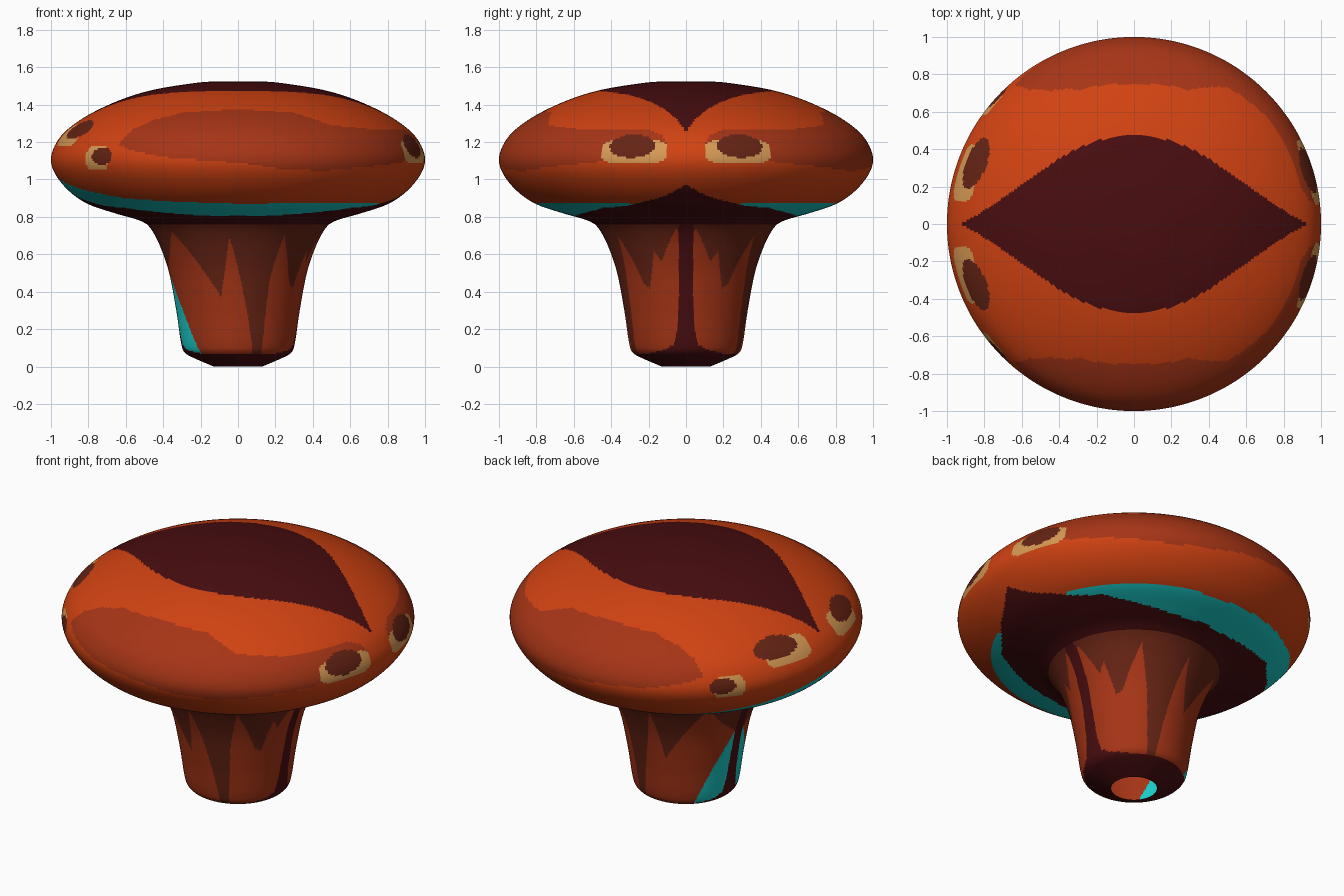
import bpy, math
from mathutils import Vector

default_cube = bpy.data.objects.get("Cube")
if default_cube:
    bpy.data.objects.remove(default_cube)

SEGMENTS = 480
STEP = 0.0125

# Palette (linear values)
PALETTE = {
    "bright orange": (0.64, 0.055, 0.006),
    "rust orange": (0.38, 0.035, 0.008),
    "dark maroon": (0.065, 0.004, 0.005),
    "brown": (0.13, 0.017, 0.007),
    "cream": (0.68, 0.32, 0.09),
    "teal": (0.01, 0.6, 0.58),
}
NAMES = list(PALETTE)
ORANGE, RUST, MAROON, BROWN, CREAM, TEAL = range(len(NAMES))
materials = []
for name, rgb in PALETTE.items():
    mat = bpy.data.materials.new(name)
    mat.use_nodes = True
    mat.diffuse_color = (*rgb, 1)
    shader = mat.node_tree.nodes["Principled BSDF"]
    shader.inputs["Base Color"].default_value = (*rgb, 1)
    shader.inputs["Roughness"].default_value = 0.7
    materials.append(mat)


def interp(table, t):
    """Piecewise linear lookup, clamped at both ends."""
    if t <= table[0][0]:
        return table[0][1]
    for (t0, v0), (t1, v1) in zip(table, table[1:]):
        if t <= t1:
            return v0 + (v1 - v0) * (t - t0) / (t1 - t0)
    return table[-1][1]


def smooth_path(points):
    """Catmull-Rom curve through the points in even small steps."""
    pts = [Vector(p) for p in points]
    pts = [2 * pts[0] - pts[1]] + pts + [2 * pts[-1] - pts[-2]]
    path = []
    for a, b, c, d in zip(pts, pts[1:], pts[2:], pts[3:]):
        n = max(2, round((c - b).length / STEP))
        for i in range(n):
            t = i / n
            path.append(b + 0.5 * t * (c - a + t * (2 * a - 5 * b + 4 * c - d
                                                    + t * (3 * b - a - 3 * c + d))))
    return path + [pts[-2]]


def lathe(name, profile, paint):
    """Turn a profile around z; paint(angle from +x, x, |y|, z) picks a colour."""
    path = smooth_path(profile)
    turns = [math.tau * k / SEGMENTS for k in range(SEGMENTS)]
    verts = [(max(p.x, 0) * math.cos(t), max(p.x, 0) * math.sin(t), p.y)
             for p in path for t in turns]
    faces = []
    for i in range(len(path) - 1):
        for k in range(SEGMENTS):
            m = (k + 1) % SEGMENTS
            low, high = i * SEGMENTS, (i + 1) * SEGMENTS
            faces.append((low + k, low + m, high + m, high + k))
    mesh = bpy.data.meshes.new(name)
    mesh.from_pydata(verts, [], faces)
    for mat in materials:
        mesh.materials.append(mat)
    for poly in mesh.polygons:
        x, y, z = poly.center
        poly.material_index = paint(math.degrees(math.atan2(abs(y), x)), x, abs(y), z)
        poly.use_smooth = True
    obj = bpy.data.objects.new(name, mesh)
    bpy.context.collection.objects.link(obj)
    return obj


# Cap pattern: lens on top, lens below, side patch, teal rim, ringed spots
TOP_LENS = [(0, .475), (.1, .468), (.2, .445), (.3, .405), (.4, .35), (.6, .21),
            (.75, .105), (.85, .04), (.93, 0)]
UNDER_LENS = [(0, .62), (.3, .57), (.45, .52), (.6, .45), (.8, .22), (.94, 0)]
PATCH_TOP = [(6, 1.19), (8, 1.24), (13, 1.27), (40, 1.27), (56, 1.29), (62, 1.33),
             (68, 1.36), (90, 1.375), (112, 1.36), (122, 1.32), (128, 1.27), (131, 1.19)]
PATCH_LOW = [(6, 1.19), (10, 1.14), (30, 1.09), (45, 1.07), (63, 1.045), (78, 1.06),
             (90, 1.09), (114, 1.12), (126, 1.16), (131, 1.19)]
TEAL_TOP = [(0, .86), (30, .875), (90, .87), (112, .88), (135, .9), (153, .94), (180, 1.02)]

# (angle, height, half angle, half height) of each spot and of its ring
SPOTS = [((17, 1.178, 7.5, .062), (16.5, 1.15, 10.5, .063)),
         ((159, 1.267, 9, .048), (163, 1.238, 9.5, .06)),
         ((137, 1.125, 4.5, .047), (139.5, 1.115, 5, .065))]


def inside(shape, angle, z, power):
    a, h, da, dh = shape
    return abs((angle - a) / da) ** power + abs((z - h) / dh) ** power < 1


def paint_cap(angle, x, y, z):
    if z < 1.05:
        if abs(x) < .94 and z < 1 and y < interp(UNDER_LENS, abs(x)):
            return MAROON
        if z < interp(TEAL_TOP, angle):
            return TEAL
    for spot, ring in SPOTS:
        if inside(spot, angle, z, 2):
            return BROWN
        if inside(ring, angle, z, 4):
            return CREAM
    if z > 1.2 and y < interp(TOP_LENS, abs(x)):
        return MAROON
    if interp(PATCH_LOW, angle) < z < interp(PATCH_TOP, angle):
        return RUST
    return ORANGE


# Stem pattern: ragged brown fringe, side stripes, teal wedges, dark foot
FRINGE = [(7, .73), (20, .56), (25, .62), (33, .42), (39, .44), (56, .7), (62, .45),
          (65, .05), (74, .05), (80, .25), (96, .69), (105, .37), (141, .72),
          (156, .6), (175, .5)]
STRIPE = [(.07, .2), (.09, .11), (.12, .065), (.2, .045), (.4, .037), (.76, .04)]
WEDGE = [(.08, 46), (.3, 27), (.53, 4)]


def paint_stem(angle, x, y, z):
    if z < .07 or z > .765 or y < interp(STRIPE, z):
        return MAROON
    if z < .53 and 180 - angle < interp(WEDGE, z):
        return TEAL
    return BROWN if z > interp(FRINGE, angle) else RUST


# Stem, open underneath
lathe("stem", [(.13, 0), (.235, .045), (.285, .075), (.305, .13), (.33, .3), (.368, .5),
               (.415, .64), (.455, .72), (.485, .76)], paint_stem)

# Cap
lathe("cap", [(.485, .76), (.54, .786), (.66, .82), (.8, .868), (.9, .935), (.972, 1.02),
              (1, 1.1), (.98, 1.18), (.92, 1.26), (.8, 1.345), (.63, 1.425), (.45, 1.48),
              (.22, 1.517), (.1, 1.524), (.001, 1.525)], paint_cap)
